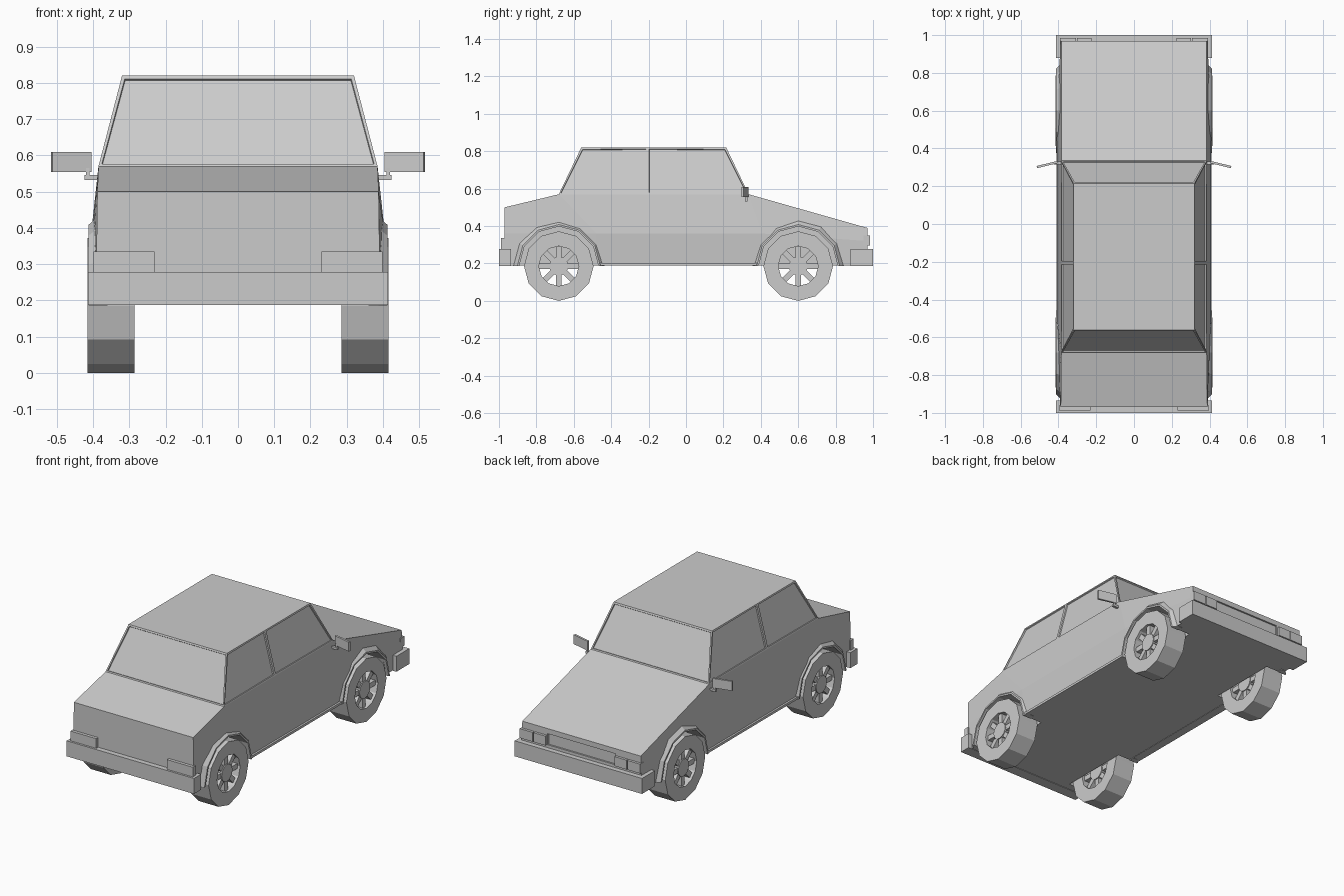
import bpy, bmesh, math
from mathutils import Matrix, Vector

cube = bpy.data.objects.get("Cube")
if cube:
    bpy.data.objects.remove(cube, do_unlink=True)

GREY = (0.6, 0.6, 0.6, 1)
paint = bpy.data.materials.new("plain grey")
paint.use_nodes = True
paint.diffuse_color = GREY
paint.node_tree.nodes["Principled BSDF"].inputs["Base Color"].default_value = GREY

AXLES = {"rear": -0.68, "front": 0.60}
WHEEL_Z = 0.186


def finish(name, bm):
    """Turn a bmesh into a flat-shaded grey object."""
    bmesh.ops.recalc_face_normals(bm, faces=bm.faces)
    mesh = bpy.data.meshes.new(name)
    bm.to_mesh(mesh)
    bm.free()
    mesh.materials.append(paint)
    obj = bpy.data.objects.new(name, mesh)
    bpy.context.collection.objects.link(obj)
    return obj


def add_box(bm, lo, hi, matrix=Matrix()):
    lo, hi = Vector(lo), Vector(hi)
    m = matrix @ Matrix.Translation((lo + hi) / 2) @ Matrix.Diagonal((*(hi - lo), 1))
    bmesh.ops.create_cube(bm, size=1, matrix=m)


def box(name, lo, hi, matrix=Matrix()):
    bm = bmesh.new()
    add_box(bm, lo, hi, matrix)
    return finish(name, bm)


def add_rings(bm, loops, sides, y, start=0.0, sweep=math.tau):
    """Join (radius, x) circles around an axle, the last back to the first."""
    closed = sweep == math.tau
    count = sides if closed else sides + 1
    rows = []
    for r, x in loops:
        angles = [start + sweep * i / sides for i in range(count)]
        rows.append([bm.verts.new((x, y + r * math.cos(a), WHEEL_Z + r * math.sin(a)))
                     for a in angles])
    for a, b in zip(rows, rows[1:] + rows[:1]):
        for i in range(sides):
            j = (i + 1) % count
            bm.faces.new((a[i], a[j], b[j], b[i]))
    if not closed:
        bm.faces.new([row[0] for row in rows])
        bm.faces.new([row[-1] for row in rows])


# Body shell: rings of belt, waist and sill points, with the cabin on top
# each ring: belt y, belt z, belt half width, lower y, waist and sill half width
RINGS = [(-0.97, 0.50, 0.388, -0.97, 0.39, 0.39),
         (-0.68, 0.57, 0.385, -0.48, 0.408, 0.398),
         (-0.205, 0.57, 0.385, -0.205, 0.408, 0.398),
         (0.335, 0.57, 0.385, 0.41, 0.408, 0.398),
         (0.97, 0.39, 0.385, 0.97, 0.39, 0.39)]
ROOF_Y = {1: -0.56, 2: -0.205, 3: 0.215}
bm = bmesh.new()
rows, roof = [], {}
for i, (by, bz, bw, ly, ww, sw) in enumerate(RINGS):
    waist_z = 0.36 if i < 4 else 0.32
    rows.append([[bm.verts.new(p) for p in
                  ((s * bw, by, bz), (s * ww, ly, waist_z), (s * sw, ly, 0.19))]
                 for s in (-1, 1)])
    if i in ROOF_Y:
        roof[i] = [bm.verts.new((s * 0.32, ROOF_Y[i], 0.82)) for s in (-1, 1)]
windows = []
for i in range(4):
    a, b = rows[i], rows[i + 1]
    for s in (0, 1):
        for k in (0, 1):
            bm.faces.new((a[s][k], b[s][k], b[s][k + 1], a[s][k + 1]))
        if i in (1, 2):
            windows.append(bm.faces.new((a[s][0], b[s][0], roof[i + 1][s], roof[i][s])))
    bm.faces.new((a[0][2], b[0][2], b[1][2], a[1][2]))
    if i in (0, 3):
        bm.faces.new((a[0][0], b[0][0], b[1][0], a[1][0]))
    else:
        bm.faces.new((roof[i][0], roof[i + 1][0], roof[i + 1][1], roof[i][1]))
for i in (1, 3):
    windows.append(bm.faces.new((rows[i][0][0], rows[i][1][0], roof[i][1], roof[i][0])))
for i in (0, 4):
    bm.faces.new(rows[i][0] + rows[i][1][::-1])
bmesh.ops.recalc_face_normals(bm, faces=bm.faces)
# Window frames with recessed glass
bmesh.ops.inset_individual(bm, faces=windows, thickness=0.012, depth=0)
bmesh.ops.inset_individual(bm, faces=windows, thickness=0.002, depth=-0.007)
body = finish("body", bm)

# Wheel wells and grille recess cut out of the body
bm = bmesh.new()
for y in AXLES.values():
    for s in (-1, 1):
        m = Matrix.Translation((s * 0.43, y, WHEEL_Z)) @ Matrix.Rotation(math.pi / 2, 4, "Y")
        bmesh.ops.create_cone(bm, cap_ends=True, segments=12, radius1=0.212,
                              radius2=0.212, depth=0.3, matrix=m)
add_box(bm, (-0.22, 0.96, 0.295), (0.22, 1.1, 0.36))
cutter = finish("well_cutter", bm)
cutter.hide_render = True
cut = body.modifiers.new("wells", "BOOLEAN")
cut.operation, cut.object, cut.solver = "DIFFERENCE", cutter, "EXACT"
bpy.context.view_layer.objects.active = body
bpy.ops.object.modifier_apply(modifier=cut.name)
bpy.data.objects.remove(cutter, do_unlink=True)

for side, s in (("right", -1), ("left", 1)):
    for end, y in AXLES.items():
        # Arch flare
        bm = bmesh.new()
        add_rings(bm, [(0.212, s * 0.36), (0.212, s * 0.413), (0.222, s * 0.413),
                       (0.245, s * 0.388), (0.245, s * 0.36)], 6, y, 0, math.pi)
        finish(f"{end}_{side}_arch", bm)
        # Twelve-sided tyre, open in the middle
        bm = bmesh.new()
        add_rings(bm, [(0.107, s * 0.285), (0.186, s * 0.285),
                       (0.186, s * 0.415), (0.107, s * 0.415)], 12, y)
        finish(f"{end}_{side}_tyre", bm)
        # Hub and eight spokes
        bm = bmesh.new()
        hub = Matrix.Translation((s * 0.35, y, WHEEL_Z))
        bmesh.ops.create_cone(bm, cap_ends=True, segments=16, radius1=0.05, radius2=0.05,
                              depth=0.11, matrix=hub @ Matrix.Rotation(math.pi / 2, 4, "Y"))
        for i in range(8):
            turn = hub @ Matrix.Rotation(i * math.tau / 8, 4, "X")
            add_box(bm, (-0.05, -0.015, 0.03), (0.05, 0.015, 0.106), turn)
        finish(f"{end}_{side}_wheel_spokes", bm)

    # Sill strip, lamps
    x0, x1 = sorted((s * 0.36, s * 0.41))
    box(f"{side}_sill", (x0, -0.46, 0.188), (x1, 0.385, 0.202))
    x0, x1 = sorted((s * 0.23, s * 0.398))
    box(f"{side}_tail_lamp", (x0, -0.988, 0.278), (x1, -0.96, 0.335))
    for part, a, b in (("inner", 0.225, 0.303), ("outer", 0.308, 0.392)):
        x0, x1 = sorted((s * a, s * b))
        box(f"{side}_{part}_headlamp", (x0, 0.95, 0.295), (x1, 0.985, 0.35))

    # Door mirror with bracket
    swing = Matrix.Translation((s * 0.405, 0.328, 0)) @ Matrix.Rotation(-s * 0.24, 4, "Z")
    x0, x1 = sorted((0, s * 0.112))
    mirror = box(f"{side}_mirror", (x0, -0.006, 0.555), (x1, 0.006, 0.61), swing)
    bm = bmesh.new()
    x0, x1 = sorted((s * 0.37, s * 0.424))
    add_box(bm, (x0, 0.316, 0.532), (x1, 0.33, 0.546))
    x0, x1 = sorted((s * 0.41, s * 0.42))
    add_box(bm, (x0, 0.318, 0.54), (x1, 0.328, 0.565))
    finish(f"{side}_mirror_bracket", bm)

# Wrap-around bumpers
for end, ya, yb in (("rear", -1.0, -0.935), ("front", 0.88, 1.0)):
    box(f"{end}_bumper", (-0.414, ya, 0.187), (0.414, yb, 0.278))
